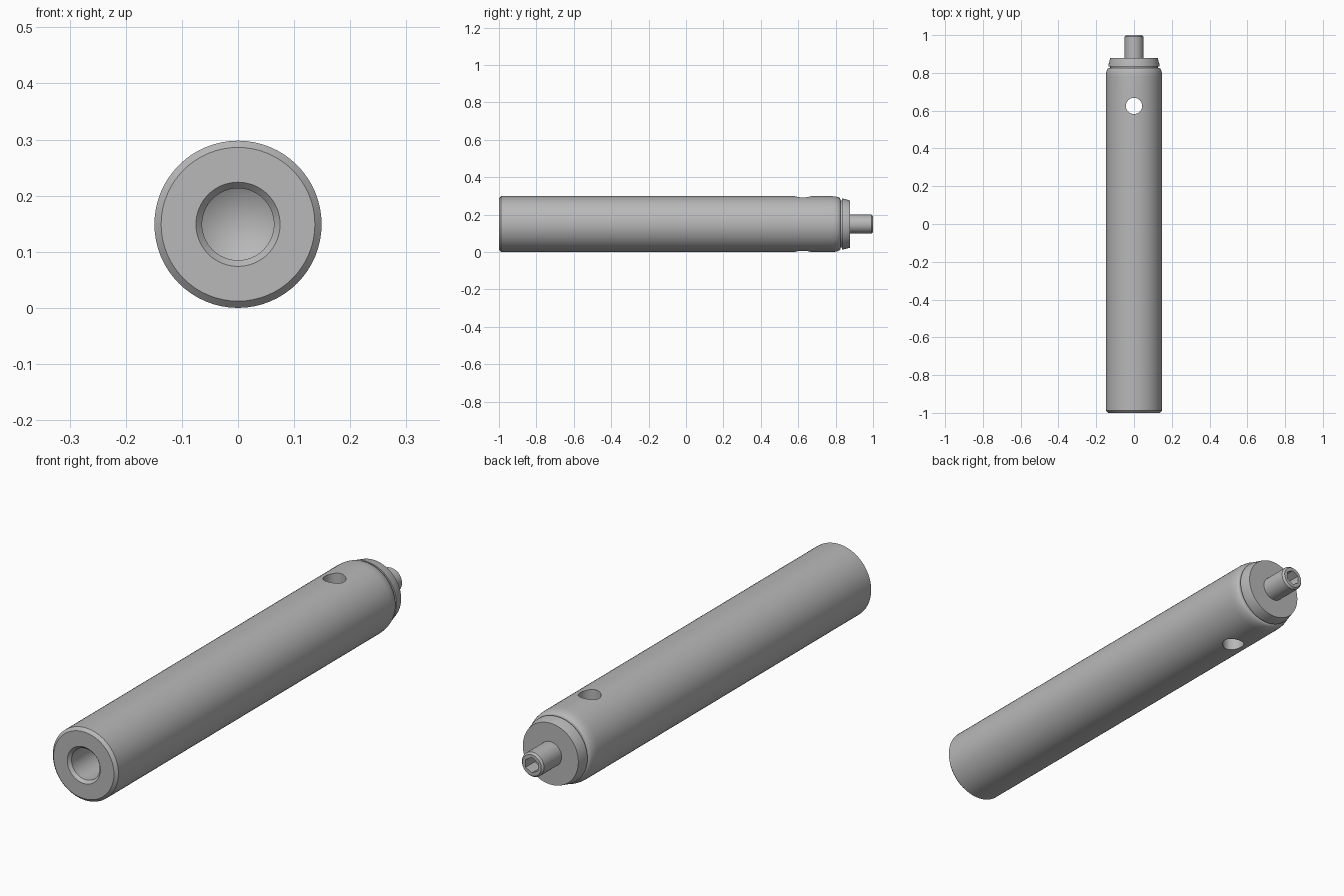
import bpy, bmesh, math
from mathutils import Matrix, Vector

cube = bpy.data.objects.get("Cube")
if cube:
    bpy.data.objects.remove(cube, do_unlink=True)

AXIS_Z = 0.149  # height of the long axis and radius of the body
SEGMENTS = 64

metal = bpy.data.materials.new("grey metal")
metal.use_nodes = True
metal.diffuse_color = (0.48, 0.48, 0.48, 1)
metal.node_tree.nodes["Principled BSDF"].inputs["Base Color"].default_value = metal.diffuse_color


def add_object(name, bm):
    bmesh.ops.recalc_face_normals(bm, faces=bm.faces)
    mesh = bpy.data.meshes.new(name)
    bm.to_mesh(mesh)
    bm.free()
    mesh.materials.append(metal)
    obj = bpy.data.objects.new(name, mesh)
    bpy.context.collection.objects.link(obj)
    return obj


def lathe(name, profile):
    """Spin (radius, y) points around the long axis."""
    bm = bmesh.new()
    verts = [bm.verts.new((0, y, AXIS_Z + r)) for r, y in profile]
    edges = [bm.edges.new(pair) for pair in zip(verts, verts[1:])]
    bmesh.ops.spin(bm, geom=verts + edges, cent=(0, 0, AXIS_Z), axis=(0, 1, 0),
                   angle=math.tau, steps=SEGMENTS)
    bmesh.ops.remove_doubles(bm, verts=bm.verts, dist=0.0001)
    return add_object(name, bm)


def cut(target, name, sides, radius, depth, center, turn=None):
    """Subtract a prism; it runs along z unless turned."""
    bm = bmesh.new()
    matrix = Matrix.Translation(Vector(center))
    if turn:
        matrix = matrix @ Matrix.Rotation(math.pi / 2, 4, turn)
    bmesh.ops.create_cone(bm, cap_ends=True, segments=sides, radius1=radius,
                          radius2=radius, depth=depth, matrix=matrix)
    cutter = add_object(name, bm)
    cutter.hide_render = True
    mod = target.modifiers.new(name, "BOOLEAN")
    mod.operation = "DIFFERENCE"
    mod.solver = "EXACT"
    mod.object = cutter
    bpy.context.view_layer.objects.active = target
    bpy.ops.object.modifier_apply(modifier=name)
    bpy.data.objects.remove(cutter, do_unlink=True)


# Drilled bore, chamfered front, long barrel, rounded shoulder down to a groove
shoulder = [(0.134 + 0.015 * math.cos(a), 0.78 + 0.045 * math.sin(a))
            for a in (math.radians(15 * i) for i in range(7))]
barrel = lathe("barrel", [
    (0, -0.66), (0.064, -0.70), (0.064, -0.988), (0.075, -1.0),
    (0.137, -1.0), (0.149, -0.988), (0.149, 0.5), (0.149, 0.74),
    *shoulder, (0.126, 0.825), (0.126, 0.835), (0, 0.835)])
cut(barrel, "cross_hole", 40, 0.043, 0.6, (0, 0.625, AXIS_Z))

# Tapered collar behind the groove
collar = lathe("collar", [(0, 0.833), (0.136, 0.833), (0.136, 0.84),
                          (0.126, 0.878), (0, 0.878)])

# Narrow stem with a hexagonal socket in its end
stem = lathe("stem", [(0, 0.87), (0.05, 0.87), (0.05, 0.992),
                      (0.043, 1.0), (0, 1.0)])
cut(stem, "hex_socket", 6, 0.032, 0.12, (0, 1.0, AXIS_Z), "X")

bpy.ops.object.select_all(action="DESELECT")
for part in (barrel, collar, stem):
    part.select_set(True)
    bpy.context.view_layer.objects.active = part
bpy.ops.object.shade_smooth_by_angle(angle=math.radians(30))
